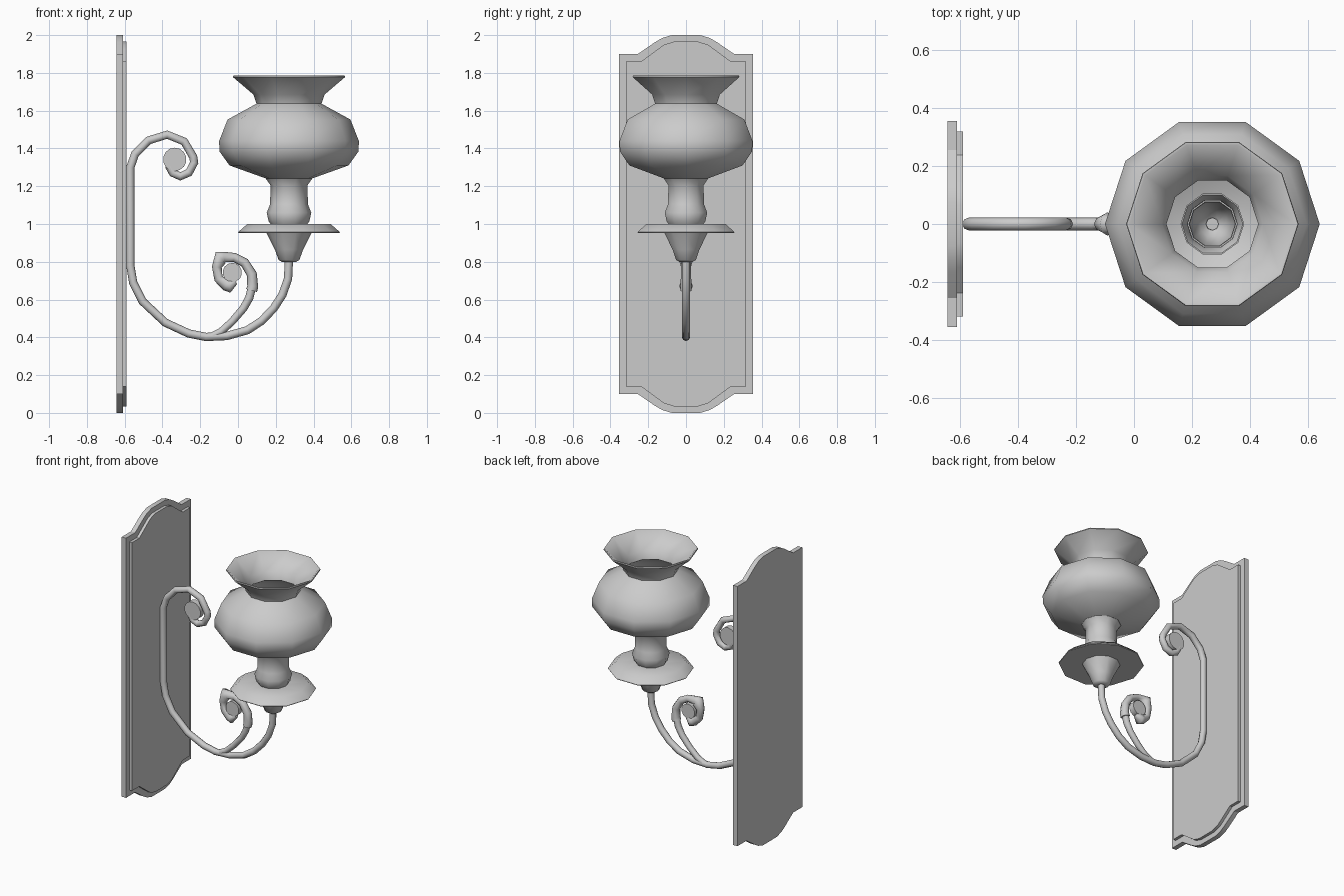
import bpy, bmesh, math

CX = 0.27  # axis of the lamp cup and shade


def finish(name, bm, angle):
    bmesh.ops.recalc_face_normals(bm, faces=bm.faces)
    me = bpy.data.meshes.new(name)
    bm.to_mesh(me)
    bm.free()
    ob = bpy.data.objects.new(name, me)
    bpy.context.collection.objects.link(ob)
    me.shade_smooth()
    me.set_sharp_from_angle(angle=math.radians(angle))
    return ob


def lathe(name, profile, sides=10):
    """Closed (r, z) profile turned about the lamp axis."""
    bm = bmesh.new()
    rings = []
    for i in range(sides):
        a = 2 * math.pi * i / sides
        rings.append([bm.verts.new((CX + r * math.cos(a), r * math.sin(a), z))
                      for r, z in profile])
    n = len(profile)
    for i in range(sides):
        a, b = rings[i], rings[(i + 1) % sides]
        for j in range(n):
            k = (j + 1) % n
            bm.faces.new((a[j], b[j], b[k], a[k]))
    return finish(name, bm, 45)


def plate(name, quarter, x0, x1):
    """Slab in the YZ plane from one quarter outline, mirrored both ways about z = 1."""
    top = quarter + [(-y, z) for y, z in reversed(quarter)]
    outline = top + [(-y, 2 - z) for y, z in top]
    bm = bmesh.new()
    f = bm.faces.new([bm.verts.new((x0, y, z)) for y, z in outline])
    ext = bmesh.ops.extrude_face_region(bm, geom=[f])
    bmesh.ops.translate(bm, vec=(x1 - x0, 0, 0),
                        verts=[v for v in ext["geom"] if isinstance(v, bmesh.types.BMVert)])
    return finish(name, bm, 20)


def tube(name, points):
    """Round bar through (x, z, radius) points in the y = 0 plane."""
    cu = bpy.data.curves.new(name, 'CURVE')
    cu.dimensions = '3D'
    cu.bevel_depth = 1.0
    cu.bevel_resolution = 2
    cu.use_fill_caps = True
    sp = cu.splines.new('POLY')
    sp.points.add(len(points) - 1)
    for p, (x, z, r) in zip(sp.points, points):
        p.co = (x, 0, z, 1)
        p.radius = r
    sp.use_smooth = True
    ob = bpy.data.objects.new(name, cu)
    bpy.context.collection.objects.link(ob)
    return ob


def disc(name, x, z, r, depth):
    bpy.ops.mesh.primitive_cylinder_add(vertices=14, radius=r, depth=depth,
                                        location=(x, 0, z), rotation=(math.pi / 2, 0, 0))
    ob = bpy.context.object
    ob.name = name
    bpy.ops.object.shade_smooth_by_angle(angle=math.radians(40))
    return ob


# Wall plate: two stacked slabs with arched ends
plate("back_plate", [(0.355, 1.9), (0.255, 1.9), (0.165, 1.962), (0.125, 1.985), (0.075, 2.0)],
      -0.643, -0.61)
plate("front_panel", [(0.318, 1.86), (0.238, 1.86), (0.15, 1.925), (0.115, 1.95), (0.065, 1.965)],
      -0.61, -0.59)

# Glass shade: thin open shell
lathe("shade", [(0.125, 1.242), (0.315, 1.31), (0.368, 1.384), (0.37, 1.44), (0.325, 1.553),
                (0.172, 1.637), (0.188, 1.685), (0.297, 1.778), (0.295, 1.785), (0.286, 1.785),
                (0.174, 1.69), (0.158, 1.637), (0.312, 1.546), (0.357, 1.436),
                (0.355, 1.388), (0.305, 1.32), (0.108, 1.252)])

# Hollow candle cup
lathe("candle_cup", [(0.125, 1.243), (0.098, 1.205), (0.1, 1.105), (0.118, 1.06), (0.108, 1.015),
                     (0.09, 0.99), (0.078, 0.99), (0.096, 1.015), (0.106, 1.06), (0.088, 1.105),
                     (0.086, 1.205), (0.105, 1.243)])

# Drip tray with its tapering socket
lathe("drip_tray", [(0.08, 1.0), (0.22, 1.0), (0.27, 0.957), (0.268, 0.953), (0.12, 0.953),
                    (0.075, 0.865), (0.055, 0.81), (0.035, 0.798), (0.02, 0.80),
                    (0.045, 0.82), (0.065, 0.87), (0.08, 0.95)])

# Main arm: socket, sweep below, wall bar, upper curl
R = 0.022
arm = [(0.27, 0.82), (0.265, 0.71), (0.235, 0.625), (0.19, 0.555), (0.125, 0.487), (0.05, 0.438),
       (-0.06, 0.407), (-0.17, 0.402), (-0.26, 0.42), (-0.385, 0.478), (-0.505, 0.59),
       (-0.555, 0.69), (-0.57, 0.78), (-0.57, 1.30), (-0.545, 1.37), (-0.475, 1.442),
       (-0.375, 1.473), (-0.285, 1.437), (-0.237, 1.355), (-0.232, 1.325), (-0.26, 1.272),
       (-0.305, 1.252), (-0.345, 1.27), (-0.366, 1.31)]
tube("main_arm", [(x, z, R) for x, z in arm])
disc("main_curl_disc", -0.335, 1.342, 0.062, 0.04)

# Small branch with a thicker curled leaf end
tube("branch", [(-0.15, 0.40, 0.02), (-0.09, 0.43, 0.02), (-0.03, 0.485, 0.02),
                (0.03, 0.555, 0.021), (0.06, 0.61, 0.022), (0.075, 0.67, 0.022)])
tube("branch_curl", [(0.072, 0.648, 0.03), (0.078, 0.67, 0.029), (0.073, 0.735, 0.027),
                     (0.035, 0.795, 0.025), (-0.02, 0.823, 0.024), (-0.075, 0.825, 0.028),
                     (-0.092, 0.822, 0.04), (-0.112, 0.772, 0.026), (-0.103, 0.71, 0.024),
                     (-0.062, 0.678, 0.032), (-0.045, 0.672, 0.036), (-0.012, 0.694, 0.014)])
disc("branch_curl_disc", -0.03, 0.743, 0.051, 0.04)
